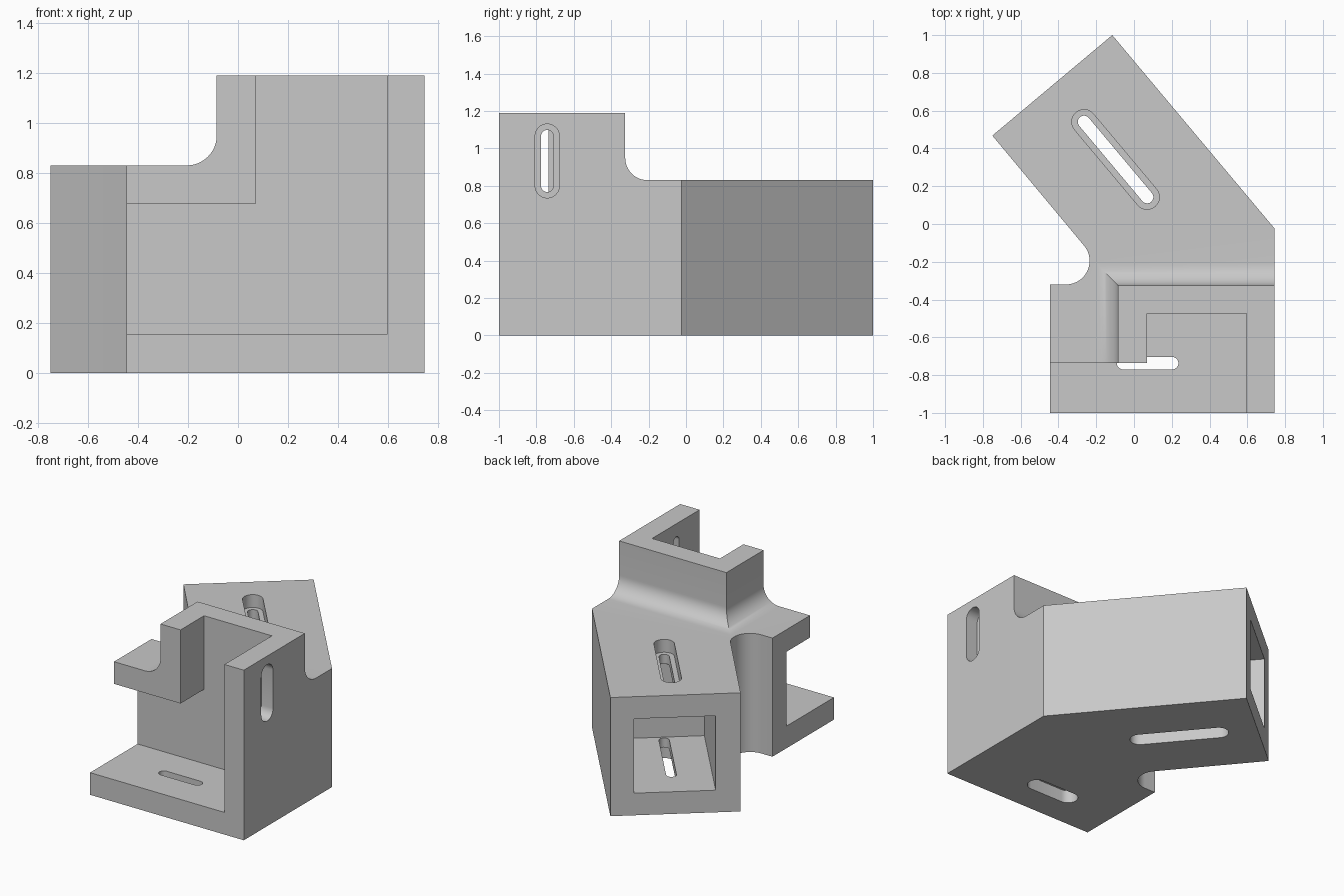
import bpy, bmesh
from math import sin, cos, pi, radians
from mathutils import Matrix, Vector

if "Cube" in bpy.data.objects:
    bpy.data.objects.remove(bpy.data.objects["Cube"])

grey = bpy.data.materials.new("plain grey")
grey.use_nodes = True
colour = (0.58, 0.58, 0.58, 1)
grey.diffuse_color = colour
grey.node_tree.nodes["Principled BSDF"].inputs["Base Color"].default_value = colour

WALL, TOP, TOWER = 0.155, 0.83, 1.19
RIGHT, LEFT, FRONT = 0.745, -0.445, -1.0
BACK, SIDE = -0.325, -0.085        # tower back and side faces
FILLET = 0.12


def loft(name, rings):
    """Solid skinned through equal-length rings of points."""
    bm = bmesh.new()
    loops = [[bm.verts.new(p) for p in ring] for ring in rings]
    n = len(loops[0])
    for a, b in zip(loops, loops[1:]):
        for i in range(n):
            j = (i + 1) % n
            bm.faces.new((a[i], a[j], b[j], b[i]))
    bm.faces.new(loops[0])
    bm.faces.new(loops[-1])
    bmesh.ops.recalc_face_normals(bm, faces=bm.faces)
    mesh = bpy.data.meshes.new(name)
    bm.to_mesh(mesh)
    bm.free()
    mesh.materials.append(grey)
    ob = bpy.data.objects.new(name, mesh)
    bpy.context.collection.objects.link(ob)
    return ob


def prism(name, pts, lo, hi, matrix=Matrix()):
    return loft(name, [[matrix @ Vector((x, y, h)) for x, y in pts] for h in (lo, hi)])


def rect(x0, x1, y0, y1):
    return [(x0, y0), (x1, y0), (x1, y1), (x0, y1)]


def capsule(half, r, n=12):
    """Slot outline along x, centred on the origin."""
    right = [(half + r * cos(a), r * sin(a)) for a in
             (-pi / 2 + pi * i / n for i in range(n + 1))]
    return right + [(-x, -y) for x, y in right]


def combine(target, tool, operation):
    mod = target.modifiers.new("combine", 'BOOLEAN')
    mod.operation, mod.solver, mod.object = operation, 'EXACT', tool
    bpy.context.view_layer.objects.active = target
    bpy.ops.object.modifier_apply(modifier=mod.name)
    bpy.data.objects.remove(tool)


# Base block with the angled arm and the round relief in the inner corner
bite = [(-0.36 + 0.125 * cos(a), -0.195 + 0.125 * sin(a)) for a in
        (radians(40 - 130 * i / 20) for i in range(21))]
outline = [(-0.115, 1.0), (-0.75, 0.468)] + bite + [
    (LEFT, -0.32), (LEFT, -1.1), (0.845, -1.1), (0.845, -0.144)]
bracket = prism("angled_bracket", outline, 0, TOP)

# Tower with a mitred concave fillet around its foot
rings = []
steps = [(0.5, FILLET)] + [
    (TOP + FILLET * (1 - sin(t)), FILLET * (1 - cos(t))) for t in
    (pi / 2 * (1 - i / 12) for i in range(13))] + [(TOWER, 0)]
for z, d in steps:
    rings.append([(x, y, z) for x, y in rect(SIDE - d, 0.8, -1.05, BACK + d)])
combine(bracket, loft("tower", rings), 'UNION')

# Front cavity, open to the left side, the front and the tower top
facing = Matrix.Rotation(pi / 2, 4, 'X')
inner = RIGHT - 0.15
steps_outline = [(-0.7, WALL), (inner, WALL), (inner, 1.4), (0.07, 1.4),
                 (0.07, 0.675), (-0.7, 0.675)]
cutters = [
    prism("cavity", steps_outline, 0.475, 1.3, facing),
    prism("setback", rect(-0.7, 0.3, -1.3, -0.735), 0.4, 1.4),
    prism("trim_right", rect(RIGHT, 1.2, -1.5, 0.5), -0.2, 1.5),
    prism("trim_front", rect(-1.2, 1.2, -1.6, FRONT), -0.2, 1.5),
]

# Square socket in the end of the arm
arm = Matrix.Translation((-0.0975, 0.3415, 0)) @ Matrix.Rotation(radians(130), 4, 'Z')
cutters.append(prism("socket", rect(-0.305, 0.65, -0.26, 0.26), WALL, 0.675, arm))

# Stepped slots: narrow through the wall, wide on the outer face
DEEP, NARROW, WIDE = 0.09, 0.033, 0.065
floor = Matrix.Translation((0.072, -0.737, 0))
side = Matrix.Translation((0, -0.742, 0.933)) @ Matrix.Rotation(pi / 2, 4, 'Y')
cutters += [
    prism("arm_slot", capsule(0.26, NARROW), -0.1, 1, arm),
    prism("arm_slot_top", capsule(0.26, WIDE), TOP - DEEP, 1, arm),
    prism("arm_slot_bottom", capsule(0.26, WIDE), -0.2, DEEP, arm),
    prism("floor_slot", capsule(0.13, NARROW), -0.1, 0.3, floor),
    prism("floor_slot_bottom", capsule(0.13, WIDE), -0.2, DEEP, floor),
    prism("side_slot", capsule(0.133, NARROW), 0.5, 0.9, side),
    prism("side_slot_outer", capsule(0.133, WIDE), RIGHT - DEEP, 1, side),
]
for cutter in cutters:
    combine(bracket, cutter, 'DIFFERENCE')

# Smooth the fillets, keep the machined edges sharp
bpy.ops.object.select_all(action='DESELECT')
bracket.select_set(True)
bpy.context.view_layer.objects.active = bracket
bpy.ops.object.shade_smooth_by_angle(angle=radians(30))
